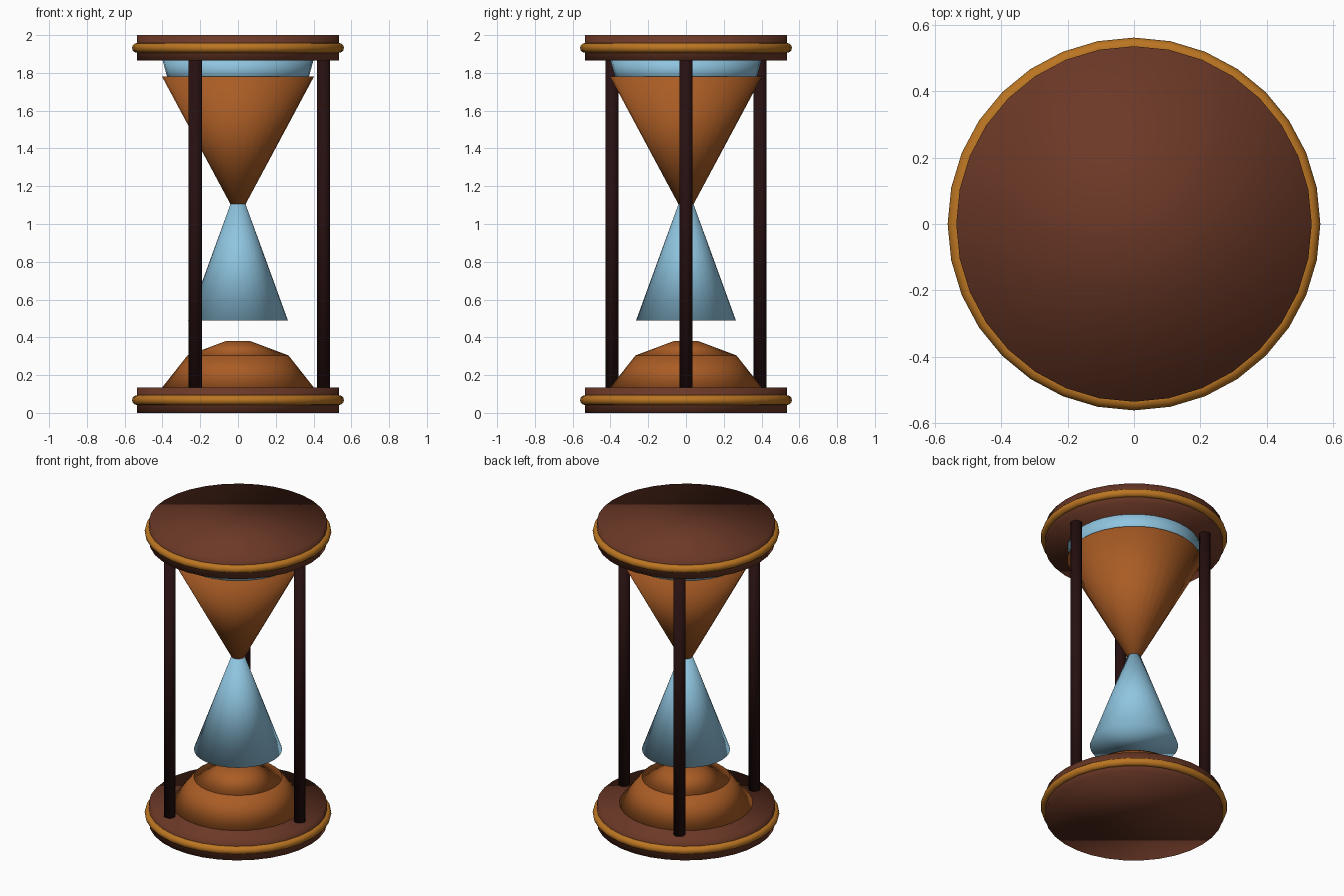
import bpy
from math import cos, sin, radians

default = bpy.data.objects.get("Cube")
if default:
    bpy.data.objects.remove(default, do_unlink=True)


def make_material(name, rgb):
    mat = bpy.data.materials.new(name)
    mat.use_nodes = True
    color = (*rgb, 1.0)
    mat.diffuse_color = color
    mat.node_tree.nodes["Principled BSDF"].inputs["Base Color"].default_value = color
    return mat


wood = make_material("brown wood", (0.147, 0.04, 0.02))
dark_wood = make_material("dark wood", (0.02, 0.005, 0.005))
gold = make_material("gold trim", (0.50, 0.18, 0.016))
sand = make_material("orange sand", (0.40, 0.107, 0.018))
glass = make_material("pale blue glass", (0.275, 0.558, 0.745))


def finish(name, mat):
    obj = bpy.context.object
    obj.name = name
    obj.data.materials.append(mat)
    # Caps share the soft shading of the sides
    bpy.ops.object.shade_smooth()
    return obj


def frustum(name, mat, z0, z1, r0, r1, x=0, y=0):
    """Capped round section between two heights."""
    bpy.ops.mesh.primitive_cone_add(vertices=32, radius1=r0, radius2=r1,
                                    depth=z1 - z0, location=(x, y, (z0 + z1) / 2))
    return finish(name, mat)


# End plates with a gold ring round each rim
for side, z in (("bottom", 0.0675), ("top", 1.9325)):
    frustum(side + "_plate", wood, z - 0.0675, z + 0.0675, 0.535, 0.535)
    bpy.ops.mesh.primitive_torus_add(major_segments=32, minor_segments=12,
                                     major_radius=0.535, minor_radius=0.026,
                                     location=(0, 0, z))
    finish(side + "_ring", gold)

# Three posts evenly spaced
for i in range(3):
    a = radians(120 * i)
    frustum(f"post_{i + 1}", dark_wood, 0.12, 1.88, 0.035, 0.035,
            0.453 * cos(a), 0.453 * sin(a))

# Upper bulb: a band of glass above the sand
frustum("upper_glass", glass, 1.74, 1.88, 0.365, 0.403)
frustum("upper_sand", sand, 1.105, 1.78, 0.04, 0.402)

# Lower bulb: glass cone above a stepped sand pile
frustum("lower_glass", glass, 0.488, 1.105, 0.265, 0.04)
frustum("sand_pile_base", sand, 0.13, 0.305, 0.405, 0.267)
frustum("sand_pile_top", sand, 0.305, 0.38, 0.265, 0.065)
